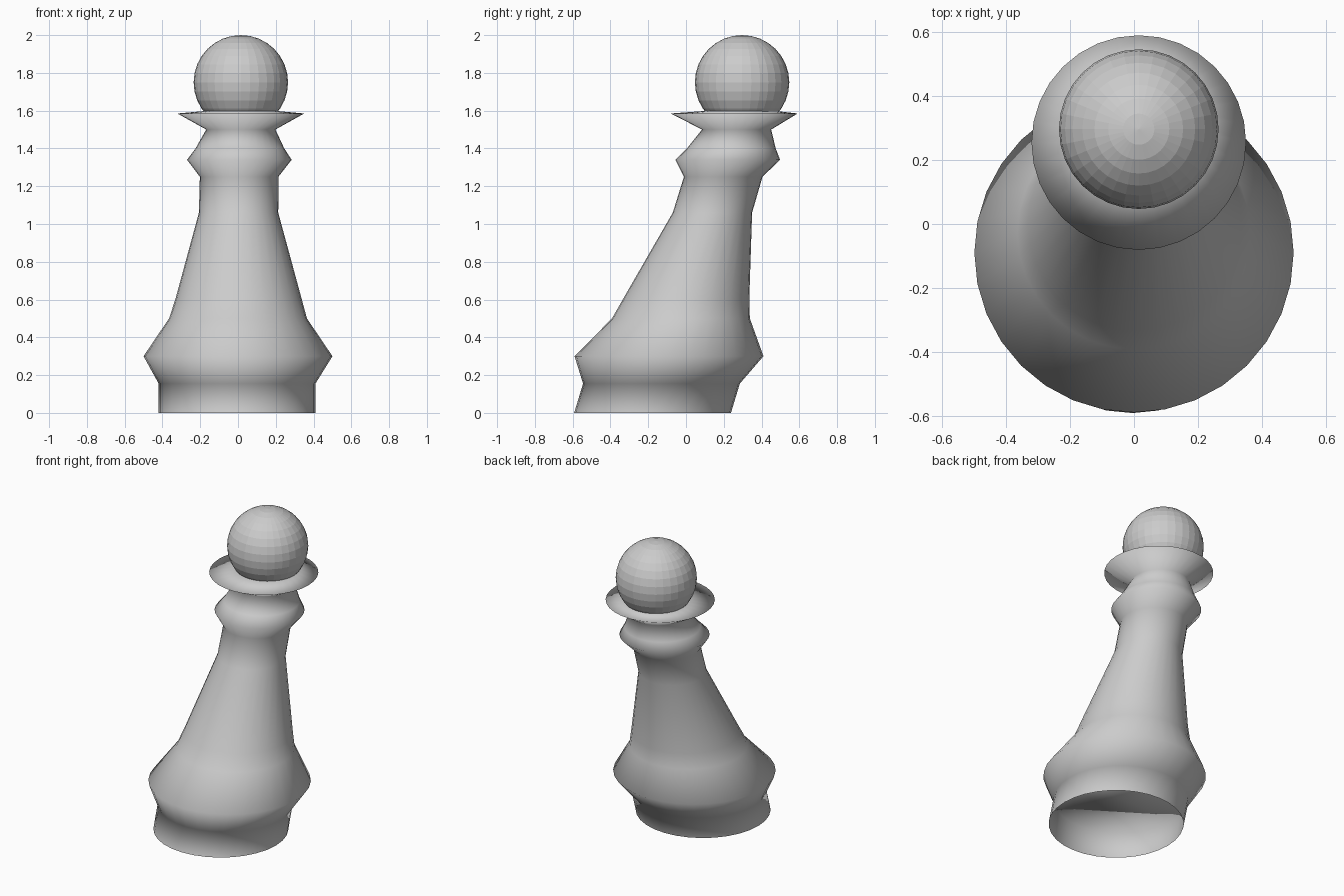
import bpy, bmesh, math
from mathutils import Matrix

if "Cube" in bpy.data.objects:
    bpy.data.objects.remove(bpy.data.objects["Cube"])

grey = bpy.data.materials.new("plain grey")
grey.diffuse_color = (0.6, 0.6, 0.6, 1)
grey.use_nodes = True
grey.node_tree.nodes["Principled BSDF"].inputs["Base Color"].default_value = grey.diffuse_color


def finish(bm, name, smooth):
    mesh = bpy.data.meshes.new(name)
    for f in bm.faces:
        f.smooth = smooth
    bm.to_mesh(mesh)
    bm.free()
    mesh.materials.append(grey)
    obj = bpy.data.objects.new(name, mesh)
    bpy.context.collection.objects.link(obj)


# leaning turned body: (height, centre x, centre y, radius) for each ring
RINGS = [
    (0.00, -0.005, -0.177, 0.415),
    (0.155, -0.005, -0.13, 0.415),
    (0.30, 0.0, -0.09, 0.50),
    (0.50, 0.0, -0.027, 0.365),
    (0.60, 0.003, 0.0, 0.335),
    (1.06, 0.003, 0.14, 0.21),
    (1.25, 0.006, 0.197, 0.208),
    (1.34, 0.007, 0.221, 0.277),
    (1.40, 0.01, 0.24, 0.235),
    (1.50, 0.015, 0.268, 0.183),
    (1.585, 0.015, 0.255, 0.336),
    (1.60, 0.015, 0.29, 0.17),
]
N = 32
bm = bmesh.new()
loops = []
for z, cx, cy, r in RINGS:
    loops.append([bm.verts.new((cx + r * math.cos(2 * math.pi * i / N),
                                cy + r * math.sin(2 * math.pi * i / N), z))
                  for i in range(N)])
for a, b in zip(loops, loops[1:]):
    for i in range(N):
        j = (i + 1) % N
        bm.faces.new((a[i], a[j], b[j], b[i]))
bm.faces.new(loops[1][::-1])   # recessed underside inside the open foot
bm.faces.new(loops[-1])
finish(bm, "leaning_body", True)

# faceted ball head
bm = bmesh.new()
bmesh.ops.create_uvsphere(bm, u_segments=32, v_segments=16, radius=0.25,
                          matrix=Matrix.Translation((0.015, 0.297, 1.75)))
finish(bm, "ball_head", False)
